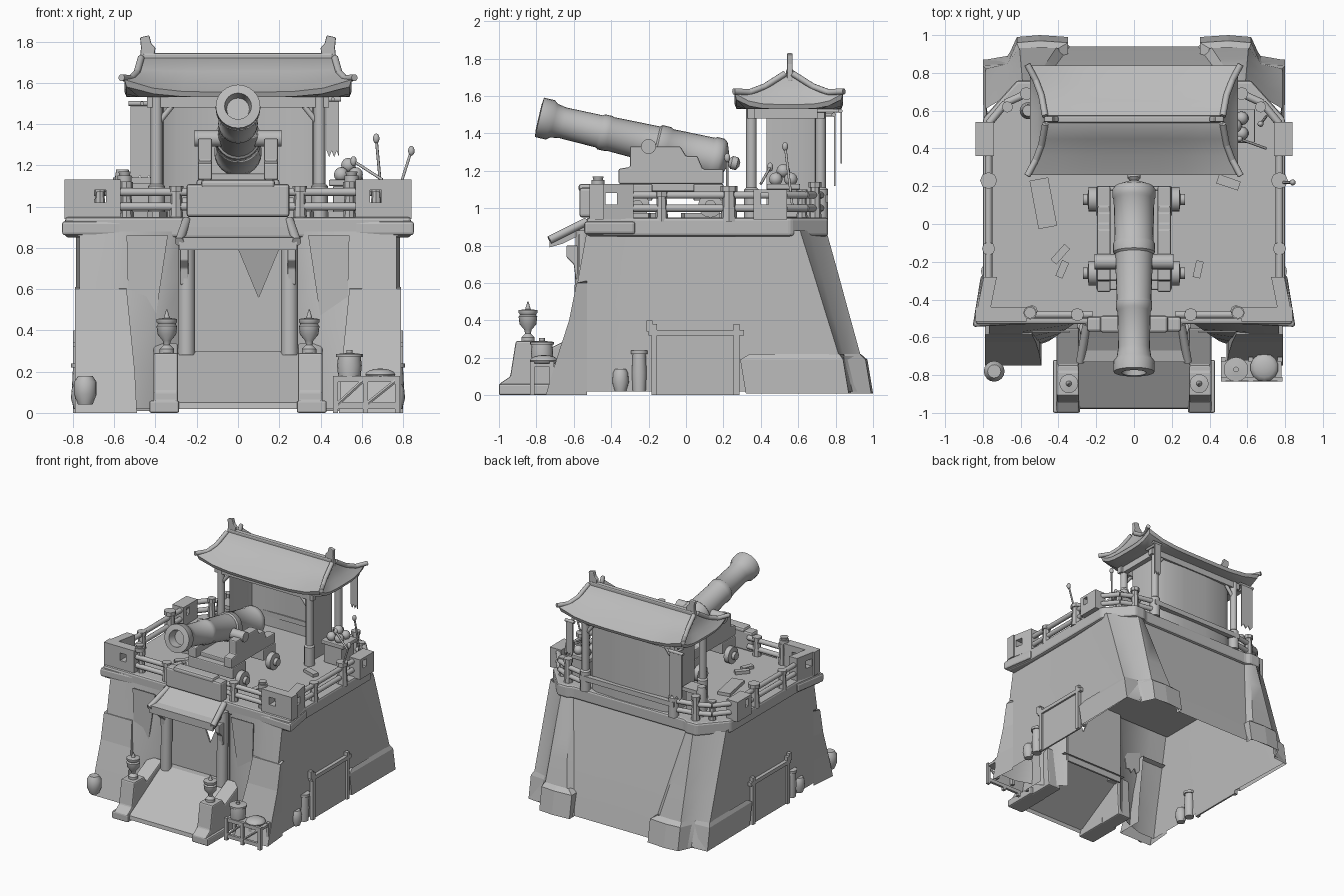
import bpy, bmesh, math, random
from mathutils import Vector

random.seed(4)
if "Cube" in bpy.data.objects:
    bpy.data.objects.remove(bpy.data.objects["Cube"])

grey = bpy.data.materials.new("plain grey")
grey.use_nodes = True
grey.diffuse_color = (0.5, 0.5, 0.5, 1)
grey.node_tree.nodes["Principled BSDF"].inputs["Base Color"].default_value = (0.5, 0.5, 0.5, 1)
SIDES = ((1, "left"), (-1, "right"))


def finish(name, bm, smooth=False, bevel=0):
    bmesh.ops.recalc_face_normals(bm, faces=bm.faces)
    me = bpy.data.meshes.new(name)
    bm.to_mesh(me)
    bm.free()
    me.materials.append(grey)
    ob = bpy.data.objects.new(name, me)
    bpy.context.collection.objects.link(ob)
    if bevel:
        mod = ob.modifiers.new("soft edges", "BEVEL")
        mod.width, mod.segments = bevel, 2
    if smooth:
        bpy.ops.object.select_all(action="DESELECT")
        ob.select_set(True)
        bpy.context.view_layer.objects.active = ob
        bpy.ops.object.shade_smooth_by_angle(angle=math.radians(40))
    return ob


def boxes(name, spans, bevel=0):
    """Boxes given as x0, x1, y0, y1, z0, z1, in one object."""
    bm = bmesh.new()
    for x0, x1, y0, y1, z0, z1 in spans:
        for v in bmesh.ops.create_cube(bm, size=1)["verts"]:
            v.co = ((x0 + x1) / 2 + v.co.x * abs(x1 - x0), (y0 + y1) / 2 + v.co.y * (y1 - y0),
                    (z0 + z1) / 2 + v.co.z * (z1 - z0))
    return finish(name, bm, bevel=bevel)


def loft(name, rings, solid=True, smooth=False, bevel=0):
    """Skin over rings of points; a solid has closed rings and end caps, a sheet has neither."""
    bm = bmesh.new()
    rows = [[bm.verts.new(p) for p in ring] for ring in rings]
    n = len(rows[0])
    for a, b in zip(rows, rows[1:]):
        for i in range(n if solid else n - 1):
            j = (i + 1) % n
            bm.faces.new((a[i], a[j], b[j], b[i]))
    if solid:
        bm.faces.new(rows[0][::-1])
        bm.faces.new(rows[-1])
    return finish(name, bm, smooth, bevel)


def prism(name, pts, axis, a, b, bevel=0, solid=True):
    put = {"x": lambda p, q, c: (c, p, q), "y": lambda p, q, c: (p, c, q), "z": lambda p, q, c: (p, q, c)}[axis]
    return loft(name, [[put(p, q, c) for p, q in pts] for c in (a, b)], solid, bevel=bevel)


def lathe(name, profile, origin, direction=(0, 0, 1), seg=16):
    """Profile of (radius, distance) turned about a direction."""
    turn = Vector(direction).to_track_quat("Z", "Y")
    rings = []
    for r, h in profile:
        rings.append([Vector(origin) + turn @ Vector((r * math.cos(t), r * math.sin(t), h))
                      for t in (2 * math.pi * k / seg for k in range(seg))])
    return loft(name, rings, smooth=True)


def rod(name, a, b, r, seg=10):
    d = Vector(b) - Vector(a)
    return lathe(name, [(r, 0), (r, d.length)], a, d, seg)


def ball(name, centre, r, squash=1):
    bm = bmesh.new()
    bmesh.ops.create_uvsphere(bm, u_segments=14, v_segments=8, radius=r)
    for v in bm.verts:
        v.co = Vector((v.co.x, v.co.y, v.co.z * squash)) + Vector(centre)
    return finish(name, bm, True)


def mirrored(half):
    return half + [(-x, *rest) for x, *rest in reversed(half)]


# Battered fort wall, open below, with tapering rear corner buttresses
def wall_ring(z, t):
    mix = lambda a, b: a + (b - a) * t
    half = [(0.26, -.48), (mix(.45, .32), mix(-.62, -.53)), (.62, mix(-.68, -.53)), (.768, mix(-.68, -.53)),
            (.768, mix(.3, .2)), (.785, mix(.87, .61)), (mix(.67, .7), mix(.89, .66)), (mix(.61, .59), mix(.98, .75)),
            (mix(.38, .54), mix(.98, .74)), (mix(.34, .51), mix(.94, .71)), (0.1, mix(.94, .71))]
    return [(x, y, z) for x, y in mirrored(half)]


loft("fort_wall", [wall_ring(z, t) for z, t in ((.02, 0), (.22, .21), (.42, .45), (.64, .71), (.88, 1))], False, True)

# Entrance panel with a torn notch
prism("entrance_panel", [(-.27, .25), (.27, .25), (.27, .86), (.2, .8), (.1, .56), (0, .8), (-.02, .86), (-.27, .86)],
      "y", -.5, -.485)

for s, side in SIDES:
    # Rear corner plinth and front lower facing
    plan = [(.77, .32), (.795, .32), (.8, .87), (.67, .88), (.62, .99), (.5, 1), (.35, .99), (.35, .93)]
    top = [(.77, .34), (.783, .34), (.783, .82), (.676, .845), (.61, .93), (.5, .935), (.4, .93), (.39, .89)]
    loft(f"corner_plinth_{side}", [[(s * x, y, .01) for x, y in plan], [(s * x, y - .03, .19) for x, y in plan],
                                  [(s * x, y, .22) for x, y in top]], False)
    loft(f"front_facing_{side}", [[(s * .77, -.53, z), (s * .79, y, z), (s * w, y, z), (s * w, -.53, z)]
         for z, y, w in ((0, -.75, .49), (.2, -.69, .5), (.4, -.625, .52), (.6, -.585, .54), (.61, -.54, .54))], False)
    # Torn cloth beside the entrance
    edge = [(.53, .48), (.5, .45), (.48, .49), (.45, .44), (.43, .47), (.4, .46)]
    prism(f"torn_cloth_{side}", [(s * x, z) for x, z in [(.34, .86), (.54, .86)] + edge], "y", -.575, -.567)
    # Ledge thickenings under the corner bastions
    lip = [(.56, -.53), (.855, -.545), (.81, -.27), (.56, -.27)]
    prism(f"bastion_ledge_{side}", [(s * x, y) for x, y in lip], "z", .86, .93, .015)

# Platform and ledge
rim = [(.84, -.53), (.8, -.27), (.8, .56), (.62, .76), (.53, .76), (.5, .74)]
prism("platform", mirrored(rim), "z", .85, .95, .015)

# Entrance ramp, open below
prism("entrance_ramp", [(-.98, .02), (-.975, .05), (-.55, .3), (-.47, .3)], "x", -.3, .3, solid=False)

for s, side in SIDES:
    prism(f"ramp_wall_{side}", [(-1, 0), (-1, .06), (-.94, .1), (-.91, .29), (-.78, .29), (-.75, .24), (-.55, .34), (-.53, 0)],
          "x", s * .29, s * .41, .01)
    boxes(f"ramp_foot_{side}", [(s * .285, s * .43, -1, -.72, 0, .06)], .01)
    # Stone lantern bowl
    lathe(f"lantern_{side}", [(.035, .29), (.035, .31), (.015, .33), (.02, .35), (.045, .38), (.05, .42), (.042, .43),
                             (.05, .44), (.05, .455), (.015, .46), (.003, .5)], (s * .345, -.845, 0))
    # Entrance column, bracket
    rod(f"entrance_column_{side}", (s * .25, -.56, .28), (s * .25, -.55, .88), .042)
    prism(f"canopy_bracket_{side}", [(-.55, .62), (-.59, .62), (-.6, .7), (-.64, .74), (-.64, .8), (-.55, .8)],
          "x", s * .24, s * .28, .006)
    rod(f"canopy_edge_{side}", (s * .25, -.53, .93), (s * .285, -.73, .83), .022)

# Canopy over the entrance and the panel above it
sheet = [(-.52, .95), (-.6, .9), (-.67, .86), (-.73, .85), (-.73, .79), (-.66, .81), (-.58, .85), (-.52, .89)]
loft("entrance_canopy", [[(x * (1 + .6 * (-.52 - y)), y, z) for y, z in sheet] for x in (-.255, .255)])
boxes("parapet_panel", [(-.25, .25, -.57, -.49, .95, 1.11), (-.18, .18, -.575, -.485, 1.09, 1.13)], .015)


# Pierced bastion walls and railings
def pierced(lo, hi, h0, h1, z1=1.13):
    return [(lo, h0, .94, z1), (h1, hi, .94, z1), (h0, h1, .94, 1.02), (h0, h1, 1.08, z1)]


for s, side in SIDES:
    boxes(f"bastion_front_{side}", [(s * a, s * b, -.515, -.44, c, d) for a, b, c, d in pierced(.57, .84, .64, .695)])
    flank = boxes(f"bastion_flank_{side}", [(s * .77, s * .84, a, b, c, d) for a, b, c, d in pierced(-.5, -.28, -.43, -.37)])
    for v in flank.data.vertices:  # the flank narrows toward the rear
        v.co.x -= s * .2 * (v.co.y + .5)
    rear = [(s * .74, s * .84, a, b, c, d) for a, b, c, d in pierced(.36, .54, .4, .44, 1.1)]
    boxes(f"rear_parapet_block_{side}", rear)
    lathe(f"bastion_cap_{side}", [(.035, 1.12), (.035, 1.15), (.025, 1.15), (.03, 1.17)], (s * .55, -.47, 0))
    for k, (x, y, r, h) in enumerate(((.77, -.13, .035, 1.09), (.77, .23, .045, 1.12), (.57, .69, .035, 1.14),
                                      (.67, .62, .03, 1.1), (.3, -.48, .035, 1.1), (.54, -.46, .03, 1.12))):
        lathe(f"rail_post_{side}_{k}", [(r, .93), (r * .75, h - .03), (r, h - .03), (r, h)], (s * x, y, 0), seg=8)
    for z in (1.0, 1.07):
        path = [(.77, -.32), (.77, .38), (.77, .53), (.68, .64), (.57, .69), (.42, .72)]
        for k, (a, b) in enumerate(zip(path, path[1:])):
            rod(f"side_rail_{side}_{k}", (s * a[0], a[1], z), (s * b[0], b[1], z), .02)
        rod(f"front_rail_{side}", (s * .22, -.48, z), (s * .58, -.48, z), .02)


# Watch pavilion
def roof_ring(w, d, z, lift, n=8):
    ring = []
    for cx, cy, dx, dy in ((-w, -d, 1, 0), (w, -d, 0, 1), (w, d, -1, 0), (-w, d, 0, -1)):
        for i in range(n):
            u = 2 * i / n
            ring.append((cx + dx * w * u, .55 + cy + dy * d * u, z + lift * abs(u - 1) ** 4))
    return ring


loft("pavilion_roof", [roof_ring(*p) for p in ((.48, .23, 1.53, 0), (.54, .28, 1.53, .05), (.55, .29, 1.555, .06),
     (.51, .19, 1.6, .03), (.485, .1, 1.655, .01), (.47, .02, 1.72, 0))], smooth=True)
boxes("roof_ridge", [(-.46, .46, .535, .575, 1.69, 1.745)], .01)
boxes("eave_beams", [(-.44, .44, y - .02, y + .02, 1.48, 1.53) for y in (.35, .72)]
      + [(x - .02, x + .02, .33, .74, 1.48, 1.53) for x in (-.4, .4)])
plan = mirrored([(.375, .43), (.38, .62), (.36, .69), (.3, .72), (.1, .73)])
loft("pavilion_screen", [[(x, y, z) for x, y in plan] for z in (.94, 1.5)], False, True)
boxes("screen_rail", [(-.42, .42, .72, .76, 1.03, 1.07)])
for s, side in SIDES:
    prism(f"ridge_finial_{side}", [(s * x, z) for x, z in ((.41, 1.68), (.48, 1.68), (.47, 1.77), (.475, 1.82), (.43, 1.83),
                                                          (.42, 1.79), (.4, 1.77))], "y", .54, .57, .006)
    for d, end in ((-1, "front"), (1, "back")):
        hip = [(.47, .02, 1.72), (.49, .13, 1.65), (.52, .21, 1.62), (.565, .295, 1.625)]
        for k, (a, b) in enumerate(zip(hip, hip[1:])):
            rod(f"hip_ridge_{side}_{end}_{k}", (s * a[0], .55 + d * a[1], a[2]), (s * b[0], .55 + d * b[1], b[2]), .017)
    for y, end in ((.35, "front"), (.72, "back")):
        lathe(f"pavilion_post_{side}_{end}", [(.04, .94), (.04, 1.1), (.028, 1.11), (.028, 1.53)], (s * .395, y, 0), seg=12)
        rod(f"post_brace_{side}_{end}", (s * .39, y, 1.4), (s * .31, y, 1.5), .014)

# Ragged hanging banners
for x0, x1, y, z0, z1, side in ((.43, .49, .825, 1.24, 1.52, "left"), (-.52, -.41, .79, 1.12, 1.5, "right")):
    rag = [(x1 + (x0 - x1) * k / 5, z0 + .03 * (k % 2)) for k in range(6)]
    prism(f"banner_{side}", [(x0, z1), (x1, z1)] + rag, "y", y, y + .008)
    rod(f"banner_pole_{side}", (x0 - .01, y, z1), (x1 + .01, y, z1), .012)
    rod(f"banner_arm_{side}", ((x0 + x1) / 2, .7, z1), ((x0 + x1) / 2, y, z1), .01)

# Cannon barrel and carriage
axis = Vector((0, -.98, .23)).normalized()
bore = [(.012, -.09), (.035, -.075), (.035, -.045), (.02, -.03), (.06, -.015), (.1, 0), (.115, .02), (.115, .06), (.108, .07),
        (.102, .3), (.11, .31), (.11, .36), (.1, .37), (.092, .62), (.096, .63), (.096, .67), (.088, .68), (.084, .88),
        (.092, .93), (.108, .95), (.108, 1.01), (.065, 1.015), (.055, .95)]
lathe("cannon_barrel", bore, (0, .2, 1.255), axis, 24)
rod("cannon_trunnion", (-.21, -.2, 1.33), (.21, -.2, 1.33), .04, 16)
for s, side in SIDES:
    prism(f"carriage_cheek_{side}", [(-.36, 1.13), (-.36, 1.21), (-.3, 1.22), (-.3, 1.33), (-.03, 1.33), (0, 1.28), (.06, 1.28),
                                    (.09, 1.21), (.2, 1.21), (.2, 1.13)], "x", s * .125, s * .195, .008)
    for y in (-.26, .13):
        lathe(f"carriage_wheel_{side}", [(.05, 0), (.065, .01), (.065, .05), (.03, .055), (.03, .08)], (s * .19, y, 1.015), (s, 0, 0))
boxes("carriage_bed", [(-.2, .2, -.35, -.18, 1.04, 1.13), (-.2, .2, .04, .2, 1.04, 1.13), (-.14, .14, -.3, .18, 1.09, 1.16)], .008)

# Side gate frames with plank panel
for s, side in SIDES:
    boxes(f"gate_frame_{side}", [(s * .772, s * .8, y - .015, y + .015, 0, .38) for y in (-.17, .27)]
          + [(s * .772, s * .8, -.2, .31, .32, .35), (s * .772, s * .785, -.16, .26, 0, .32), (s * .772, s * .8, -.21, -.18, .34, .4)])
    lathe(f"side_keg_{side}", [(.035, .02), (.04, .12), (.035, .22), (.045, .22), (.045, .24)], (s * .765, -.25, 0))
    lathe(f"side_pot_{side}", [(.03, .02), (.045, .07), (.04, .12), (.03, .14)], (s * .765, -.35, 0))

# Goods by the ramp
boxes("supply_crate", [(.46, .78, -.83, -.81, z, z + .03) for z in (.02, .15)] + [(.46, .78, -.81, -.72, .15, .17)]
      + [(x, x + .025, y, y + .025, 0, .18) for x in (.46, .605, .76) for y in (-.835, -.73)])
for a, b in ((.48, .61), (.62, .77)):
    rod("crate_brace", (a, -.825, .04), (b, -.825, .16), .01, 6)
lathe("small_keg", [(.055, .18), (.06, .23), (.055, .27), (.065, .27), (.065, .285), (.015, .29), (.015, .305)], (.54, -.77, 0))
ball("grain_sack", (.69, -.76, .185), .075, .4)
lathe("clay_pot", [(.035, .04), (.055, .09), (.055, .15), (.035, .18)], (-.74, -.78, 0))

# Deck goods: shot pile, ramrods, planks, kegs
boxes("shot_tray", [(.46, .62, .44, .6, .95, 1.1), (.44, .64, .43, .61, 1.1, 1.13)], .006)
for x, y, z in ((.5, .48, 1.155), (.57, .48, 1.155), (.5, .56, 1.155), (.57, .56, 1.155), (.535, .52, 1.2)):
    ball("cannon_shot", (x, y, z), .036)
for a, b in (((.7, .57, 1.0), (.67, .53, 1.33)), ((.77, .22, 1.05), (.84, .22, 1.27)), ((.7, .4, 1.13), (.56, .45, 1.22))):
    rod("ramrod", a, b, .007)
    ball("ramrod_head", b, .016, 1.5)
boxes("deck_table", [(-.54, -.4, .5, .62, 1.11, 1.14), (-.52, -.42, .52, .6, .95, 1.11)])
lathe("deck_keg", [(.04, .95), (.045, 1.05), (.035, 1.15), (.03, 1.18)], (-.56, .6, 0))
for x, y, w, h, turn in ((-.48, .11, .1, .26, .2), (-.39, -.16, .04, .11, -.7), (-.38, -.24, .04, .09, -.4), (.34, -.24, .04, .09, -.2), (.5, .22, .12, .05, -.3)):
    plank = boxes("loose_plank", [(-w / 2, w / 2, -h / 2, h / 2, 0, .025)])
    plank.location, plank.rotation_euler = (x, y, .95), (0, 0, turn + random.uniform(-.03, .03))
